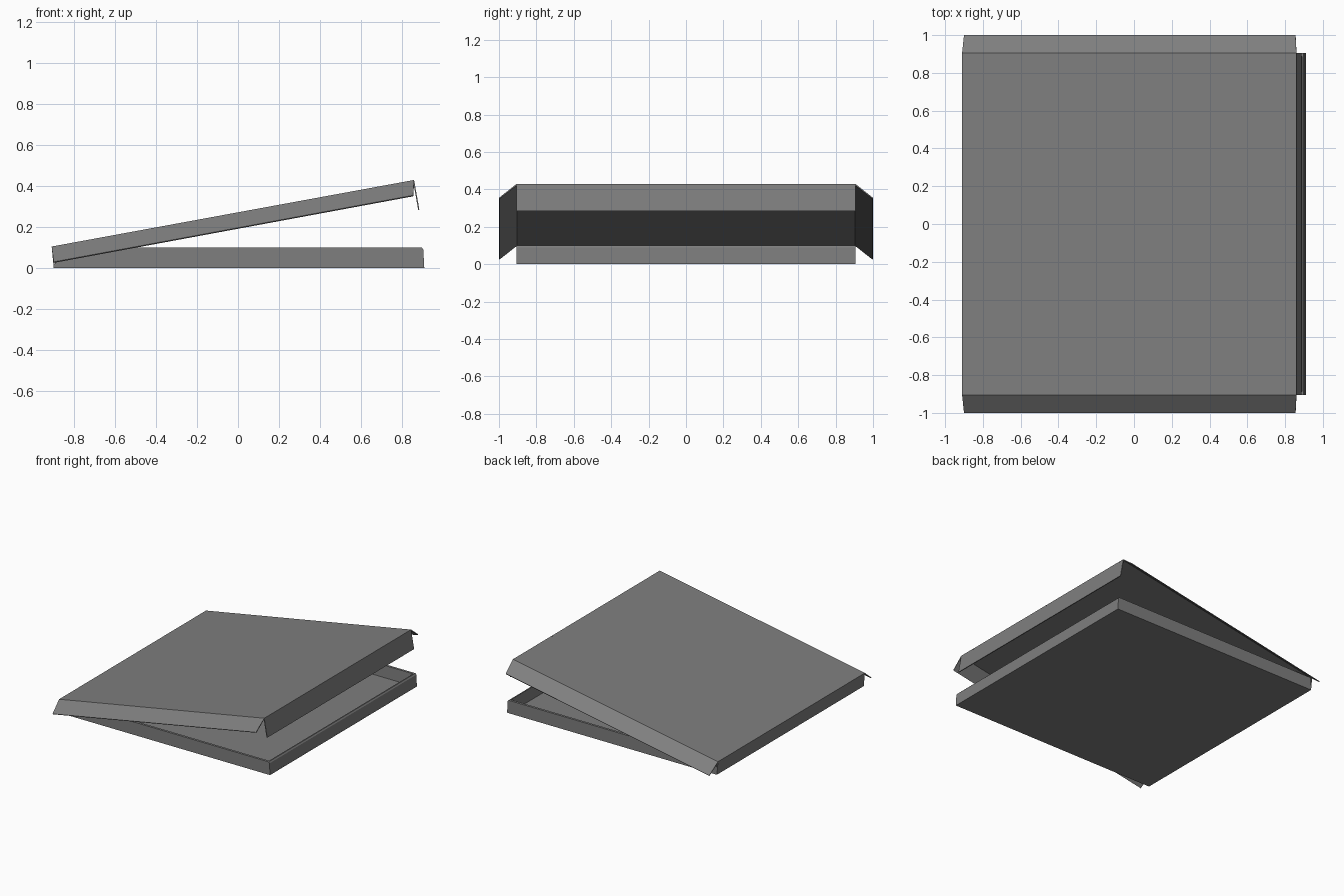
import bpy, bmesh
from mathutils import Vector

if "Cube" in bpy.data.objects:
    bpy.data.objects.remove(bpy.data.objects["Cube"])

W = 0.905  # half width of the box

# Dark grey card
card = bpy.data.materials.new("dark_card")
card.diffuse_color = (0.21, 0.21, 0.21, 1)
card.use_nodes = True
card.node_tree.nodes["Principled BSDF"].inputs["Base Color"].default_value = card.diffuse_color


def finish(name, bm):
    bmesh.ops.recalc_face_normals(bm, faces=bm.faces)
    me = bpy.data.meshes.new(name)
    bm.to_mesh(me)
    bm.free()
    me.materials.append(card)
    ob = bpy.data.objects.new(name, me)
    bpy.context.collection.objects.link(ob)
    return ob


def loft(name, pts_a, pts_b):
    """Closed solid between two matching outlines."""
    bm = bmesh.new()
    a = [bm.verts.new(p) for p in pts_a]
    b = [bm.verts.new(p) for p in pts_b]
    bm.faces.new(a)
    bm.faces.new(b[::-1])
    for i in range(len(a)):
        j = (i + 1) % len(a)
        bm.faces.new((a[i], b[i], b[j], a[j]))
    return finish(name, bm)


def panel(name, quad, thickness=0.006):
    """Flat cardboard sheet thickened towards the inside."""
    pts = [Vector(p) for p in quad]
    n = (pts[1] - pts[0]).cross(pts[3] - pts[0]).normalized() * thickness
    return loft(name, pts, [p - n for p in pts])


def prism(name, profile, axis, start, end):
    """Profile of (across, z) points extruded along x or y."""
    def at(t):
        return [(t, p, z) if axis == 'x' else (p, t, z) for p, z in profile]
    return loft(name, at(start), at(end))


# Tray: floor, folded front wall, thin hinge wall, folded side walls
prism("tray_floor", [(-0.9, 0), (0.91, 0), (0.91, 0.006), (-0.9, 0.006)], 'y', -W, W)
prism("tray_front_wall", [(0.91, 0), (0.905, 0.09), (0.898, 0.1), (0.889, 0.1), (0.885, 0)], 'y', -W, W)
prism("hinge_wall", [(-0.9, 0), (-0.91, 0.105), (-0.903, 0.1), (-0.893, 0)], 'y', -W, W)
for s, side in ((-1, "left"), (1, "right")):
    prism(f"tray_{side}_wall",
          [(s * W, 0), (s * W, 0.1), (s * (W - 0.018), 0.1), (s * (W - 0.022), 0)],
          'x', -0.895, 0.898)

# Lid: sloping sheet with front flap and two splayed side flaps
back, front = (-0.91, 0.105), (0.86, 0.43)
panel("lid", [(back[0], -W, back[1]), (front[0], -W, front[1]),
              (front[0], W, front[1]), (back[0], W, back[1])])
panel("lid_front_flap", [(0.86, -W, 0.43), (0.886, -W, 0.285), (0.886, W, 0.285), (0.86, W, 0.43)])
for s, side in ((-1, "left"), (1, "right")):
    quad = [(back[0], s * W, back[1]), (-0.9, s, 0.03), (0.855, s, 0.355), (front[0], s * W, front[1])]
    panel(f"lid_{side}_flap", quad if s < 0 else quad[::-1])
